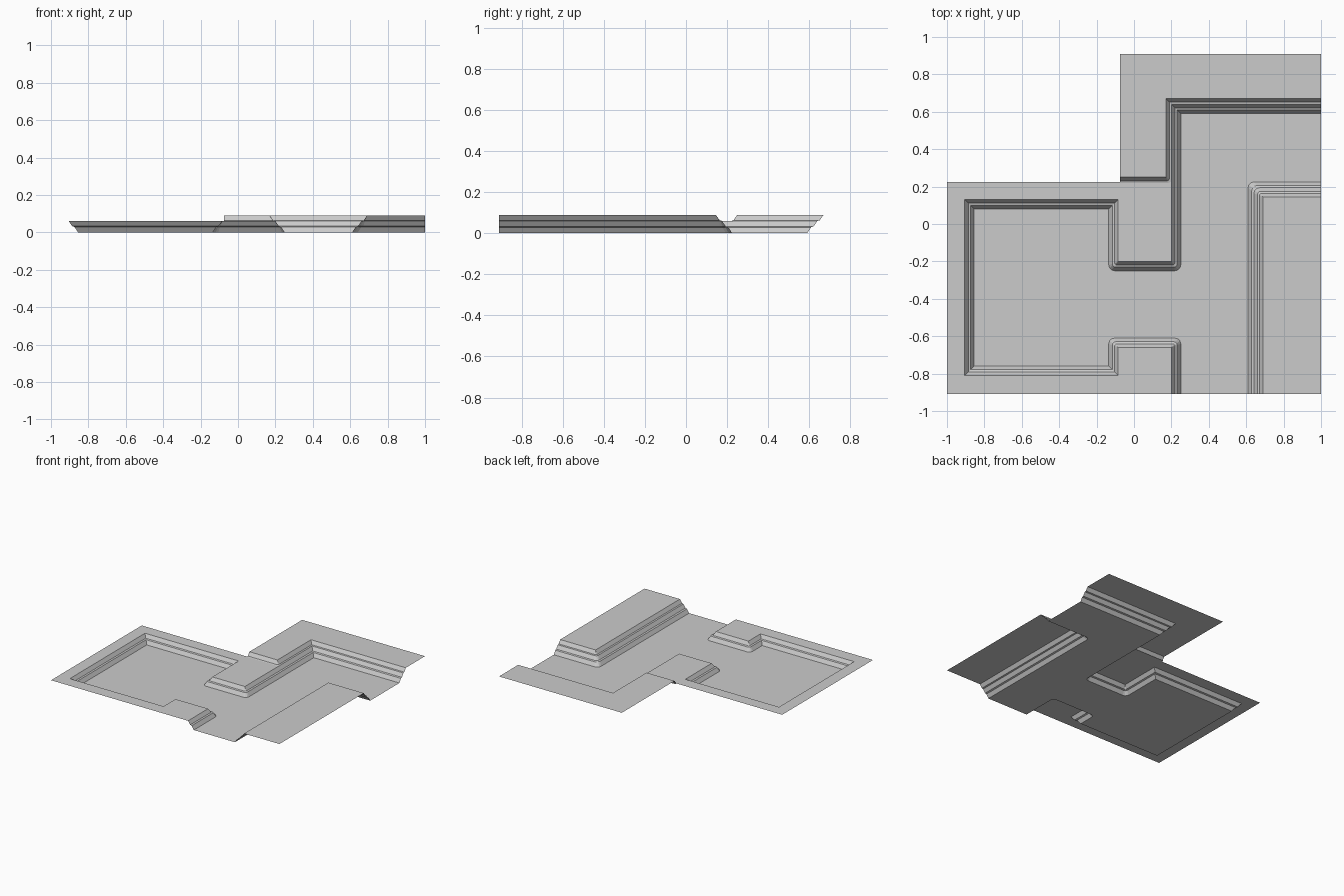
import bpy, bmesh, math
from mathutils import Vector

cube = bpy.data.objects.get("Cube")
if cube:
    bpy.data.objects.remove(cube, do_unlink=True)

stone = bpy.data.materials.new("plain grey")
stone.use_nodes = True
GREY = (0.6, 0.6, 0.6, 1)
stone.diffuse_color = GREY
stone.node_tree.nodes["Principled BSDF"].inputs["Base Color"].default_value = GREY


def offset(path, d):
    """Shift a right-angled path to its right, rounding the outward corners."""
    pts = [Vector(p) for p in path]
    dirs = [(b - a).normalized() for a, b in zip(pts, pts[1:])]
    sides = [Vector((t.y, -t.x)) for t in dirs]
    out = [pts[0] + sides[0] * d]
    for p, t1, t2, n1, n2 in zip(pts[1:], dirs, dirs[1:], sides, sides[1:]):
        corner = p + (n1 + n2) * d
        if t1.cross(t2) > 0:
            r = min(0.6 * d, 0.03)
            centre = corner - (n1 + n2) * r
            for i in range(4):
                a = math.pi / 2 * i / 3
                out.append(centre + (n1 * math.cos(a) + n2 * math.sin(a)) * r)
        else:
            out.append(corner)
    out.append(pts[-1] + sides[-1] * d)
    return out


def finish(name, bm):
    bmesh.ops.remove_doubles(bm, verts=bm.verts, dist=0.0002)
    bm.normal_update()
    for f in bm.faces:
        if f.normal.z < 0:
            f.normal_flip()
    mesh = bpy.data.meshes.new(name)
    bm.to_mesh(mesh)
    bm.free()
    mesh.materials.append(stone)
    bpy.context.collection.objects.link(bpy.data.objects.new(name, mesh))


def wall(name, path, profile):
    bm = bmesh.new()
    rows = [[bm.verts.new((p.x, p.y, z)) for p in offset(path, d)] for d, z in profile]
    for a, b in zip(rows, rows[1:]):
        for i in range(len(a) - 1):
            bm.faces.new((a[i], a[i + 1], b[i + 1], b[i]))
    finish(name, bm)


def plate(name, outline, z):
    bm = bmesh.new()
    bm.faces.new([bm.verts.new((p[0], p[1], z)) for p in outline])
    finish(name, bm)


# Stepped wall profiles: distance from the rim, height
LOW, HIGH, FRONT, BACK = 0.06, 0.09, -0.91, 0.91
lower = [(0, LOW), (0.019, 0.033), (0.031, 0.029), (0.05, 0)]
upper = [(0, HIGH), (0.019, 0.063), (0.03, LOW)]
tall = upper + [(d + 0.03, z) for d, z in lower[1:]]

# Rim lines, with the sunken floor on their right
room_rim = [(0.2, FRONT), (0.2, -0.66), (-0.085, -0.66), (-0.085, -0.81),
            (-0.905, -0.81), (-0.905, 0.13), (-0.085, 0.13), (-0.085, -0.2),
            (0.2, -0.2)]
low_rim = room_rim + [(0.2, 0.64), (1, 0.64)]
high_rim = [(-0.075, 0.25), (0.17, 0.25), (0.17, 0.67), (1, 0.67)]
block_rim = [(1, 0.145), (0.69, 0.145), (0.69, FRONT)]

# Walls
wall("room_and_passage_wall", low_rim, lower)
wall("upper_terrace_wall", high_rim, upper)
wall("side_block_wall", block_rim, tall)

# Flat levels
plate("sunken_floor", offset(low_rim, 0.05) + offset(block_rim, 0.08), 0)
plate("low_terrace", room_rim + [(0.2, 0.24), (-0.075, 0.24), (-0.075, 0.225),
                                 (-1, 0.225), (-1, FRONT)], LOW)
plate("high_terrace", high_rim + [(1, BACK), (-0.075, BACK)], HIGH)
plate("side_block_top", block_rim + [(1, FRONT)], HIGH)
